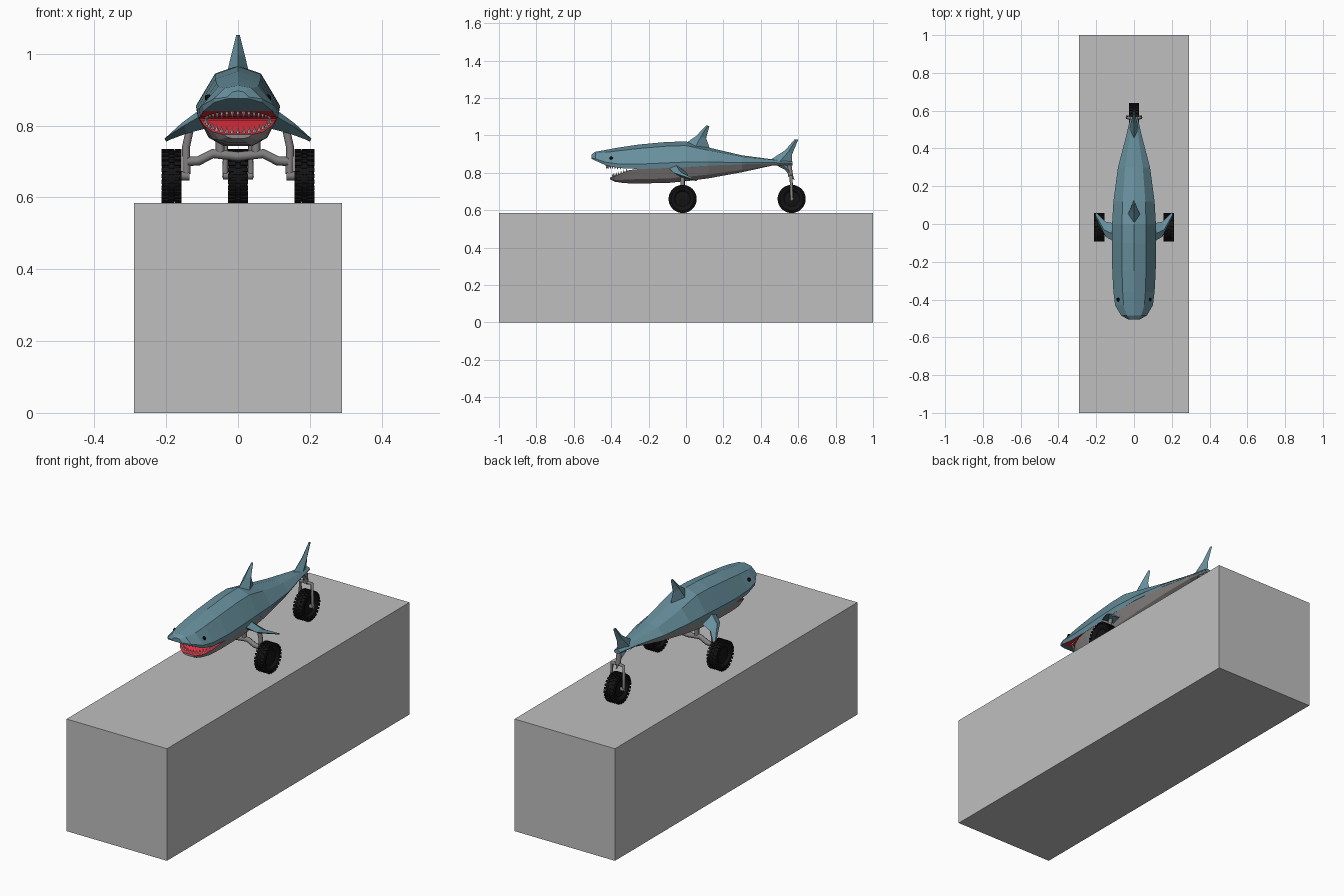
import bpy, bmesh, math
from mathutils import Vector, Matrix

if "Cube" in bpy.data.objects:
    bpy.data.objects.remove(bpy.data.objects["Cube"])

def mat(name, *rgb):
    m = bpy.data.materials.new(name)
    m.diffuse_color = (*rgb, 1)
    m.use_nodes = True
    m.node_tree.nodes["Principled BSDF"].inputs["Base Color"].default_value = m.diffuse_color
    return m

BLUE = mat("slate blue", .135, .275, .335)
BELLY = mat("belly grey", .27, .25, .25)
RED = mat("mouth red", .75, .03, .05)
WHITE = mat("tooth white", .85, .85, .82)
BLACK = mat("tyre black", .007, .007, .007)
METAL = mat("metal grey", .22, .21, .21)
STONE = mat("plinth grey", .52, .52, .52)
EYE = mat("eye black", .003, .003, .003)

def finish(name, bm, *mats):
    bmesh.ops.recalc_face_normals(bm, faces=bm.faces)
    me = bpy.data.meshes.new(name)
    bm.to_mesh(me)
    bm.free()
    for m in mats:
        me.materials.append(m)
    ob = bpy.data.objects.new(name, me)
    bpy.context.collection.objects.link(ob)
    return ob

def loft(bm, rings, inner=lambda y: False):
    """Skin closed rings; the closing strip gets material 1 where inner(y)."""
    vs = [[bm.verts.new(p) for p in r] for r in rings]
    n = len(vs[0])
    for a, b in zip(vs, vs[1:]):
        for j in range(n):
            k = (j + 1) % n
            f = bm.faces.new((a[j], a[k], b[k], b[j]))
            if k == 0 and inner(f.calc_center_median().y):
                f.material_index = 1
    bm.faces.new(vs[0])
    bm.faces.new(vs[-1])

def box(bm, c, s, rot=Matrix()):
    m = Matrix.Translation(c) @ rot @ Matrix.Diagonal((*s, 1))
    bmesh.ops.create_cube(bm, size=1, matrix=m)

# plinth
bm = bmesh.new()
box(bm, (0, 0, .2925), (.58, 2, .585))
finish("plinth", bm, STONE)

# upper body: y, half width, top z, lower edge z
upper = [(-.505, .03, .897, .875), (-.485, .068, .912, .865), (-.43, .1, .922, .84),
         (-.36, .109, .935, .825), (-.25, .115, .951, .82), (-.1, .117, .965, .825),
         (0, .116, .967, .83), (.12, .109, .935, .838), (.3, .085, .893, .845),
         (.46, .043, .872, .85), (.57, .018, .86, .848)]
rings = []
for y, w, t, m in upper:
    h = t - m
    half = [(.96 * w, m), (w, m + .2 * h), (.55 * w, t - .16 * h)]
    rings.append([(x, y, z) for x, z in half] + [(0, y, t)] +
                 [(-x, y, z) for x, z in reversed(half)])
bm = bmesh.new()
loft(bm, rings, lambda y: -.44 < y < -.2)
finish("upper_body", bm, BLUE, RED)

# belly and lower jaw: y, half width, upper edge z, bottom z
lower = [(-.405, .04, .775, .764), (-.38, .072, .782, .752), (-.34, .098, .8, .746),
         (-.3, .108, .815, .743), (-.25, .113, .82, .743), (-.1, .115, .825, .745),
         (.02, .114, .831, .757), (.12, .107, .838, .77), (.3, .083, .845, .803),
         (.46, .041, .85, .838), (.57, .017, .848, .84)]
rings = []
for y, w, t, b in lower:
    half = [(.97 * w, t), (.72 * w, b + .3 * (t - b)), (.35 * w, b)]
    rings.append([(x, y, z) for x, z in half] + [(-x, y, z) for x, z in reversed(half)])
bm = bmesh.new()
loft(bm, rings, lambda y: y < -.26)
finish("belly_and_jaw", bm, BELLY, RED)

# teeth along both jaws
bm = bmesh.new()
for i in range(17):
    a = math.radians(-80 + 10 * i)
    s, c = math.sin(a), 1 - math.cos(a)
    for pos, flip in (((.09 * s, -.425 + .09 * c, .831 - .008 * c), math.pi),
                      ((.092 * s, -.392 + .09 * c, .785 + .034 * c), 0)):
        bmesh.ops.create_cone(bm, cap_ends=True, segments=4, radius1=.006, radius2=0, depth=.022,
                              matrix=Matrix.Translation(pos) @ Matrix.Rotation(flip, 4, 'X'))
finish("teeth", bm, WHITE)

# eyes
bm = bmesh.new()
for s in (-1, 1):
    bmesh.ops.create_icosphere(bm, subdivisions=2, radius=.01,
                               matrix=Matrix.Translation((s * .083, -.4, .877)))
finish("eyes", bm, EYE)

# fins: leading point, trailing point, half thickness for each station
def fin(name, stations, axis, sides=(1,)):
    bm = bmesh.new()
    axis = Vector(axis).normalized()
    for s in sides:
        rings = []
        for lead, trail, th in stations:
            a, b = Vector(lead), Vector(trail)
            mid = a.lerp(b, .45)
            ring = [a, mid + axis * th, b, mid - axis * th]
            rings.append([(p.x * s, p.y, p.z) for p in ring])
        loft(bm, rings)
    finish(name, bm, BLUE)

fin("dorsal_fin", [((0, -.02, .945), (0, .13, .92), .034),
                   ((0, .055, .997), (0, .108, .985), .02),
                   ((0, .108, 1.053), (0, .125, 1.05), .005)], (1, 0, 0))
fin("upper_tail_fin", [((0, .44, .862), (0, .565, .845), .026),
                       ((0, .53, .92), (0, .568, .9), .014),
                       ((0, .58, .978), (0, .6, .977), .004)], (1, 0, 0))
fin("lower_tail_fin", [((0, .45, .858), (0, .565, .855), .024),
                       ((0, .53, .815), (0, .563, .815), .014),
                       ((0, .565, .768), (0, .58, .762), .004)], (1, 0, 0))
fin("pectoral_fins", [((.085, -.105, .838), (.085, 0, .805), .03),
                      ((.15, -.068, .80), (.15, .012, .783), .016),
                      ((.205, .04, .764), (.2, .062, .755), .004)], (.55, 0, 1), (1, -1))

# wheels: lathed tyre with staggered tread blocks
def wheel(name, x, y):
    bm = bmesh.new()
    prof = [(-.02, .012), (-.016, .04), (-.025, .05), (-.027, .062), (-.022, .07), (0, .072),
            (.022, .07), (.027, .062), (.025, .05), (.016, .04), (.02, .012)]
    rings = [[(x + px, y + r * math.cos(k * math.tau / 32), .66 + r * math.sin(k * math.tau / 32))
              for k in range(32)] for px, r in prof]
    loft(bm, rings)
    for i in range(26):
        for side, off in ((-.016, 0), (0, .5), (.016, 0)):
            a = (i + off) * math.tau / 26
            c = (x + side * 1.1, y + .071 * math.cos(a), .66 + .071 * math.sin(a))
            box(bm, c, (.02 if side else .014, .008, .011), Matrix.Rotation(a, 4, 'X'))
    finish(name, bm, BLACK)

wheel("left_front_wheel", -.185, -.018)
wheel("right_front_wheel", .185, -.018)
wheel("rear_wheel", 0, .565)

# metal rods: tubes along a polyline
def rod(name, pts, r, mirror=False):
    for s in ((1, -1) if mirror else (1,)):
        cu = bpy.data.curves.new(name, 'CURVE')
        cu.dimensions = '3D'
        cu.bevel_depth, cu.bevel_resolution, cu.use_fill_caps = r, 2, True
        sp = cu.splines.new('POLY')
        sp.points.add(len(pts) - 1)
        for p, (x, y, z) in zip(sp.points, pts):
            p.co = (s * x, y, z, 1)
        cu.materials.append(METAL)
        bpy.context.collection.objects.link(bpy.data.objects.new(name, cu))

rod("front_axle", [(-.14, -.018, .7), (-.11, -.018, .702), (-.07, -.018, .722), (0, -.018, .714),
                   (.07, -.018, .722), (.11, -.018, .702), (.14, -.018, .7)], .013)
rod("steering_knuckle", [(.135, -.018, .785), (.145, -.018, .74), (.143, -.018, .665)], .011, True)
rod("wheel_hub_pin", [(.135, -.018, .66), (.175, -.018, .66)], .013, True)
rod("axle_mount", [(.05, -.018, .715), (.05, -.018, .78)], .012, True)
rod("rear_fork", [(0, .56, .783), (.034, .562, .78), (.036, .565, .655)], .008, True)
rod("rear_axle", [(-.042, .565, .66), (.042, .565, .66)], .01)
rod("rear_stem", [(0, .55, .85), (0, .56, .78)], .013)
